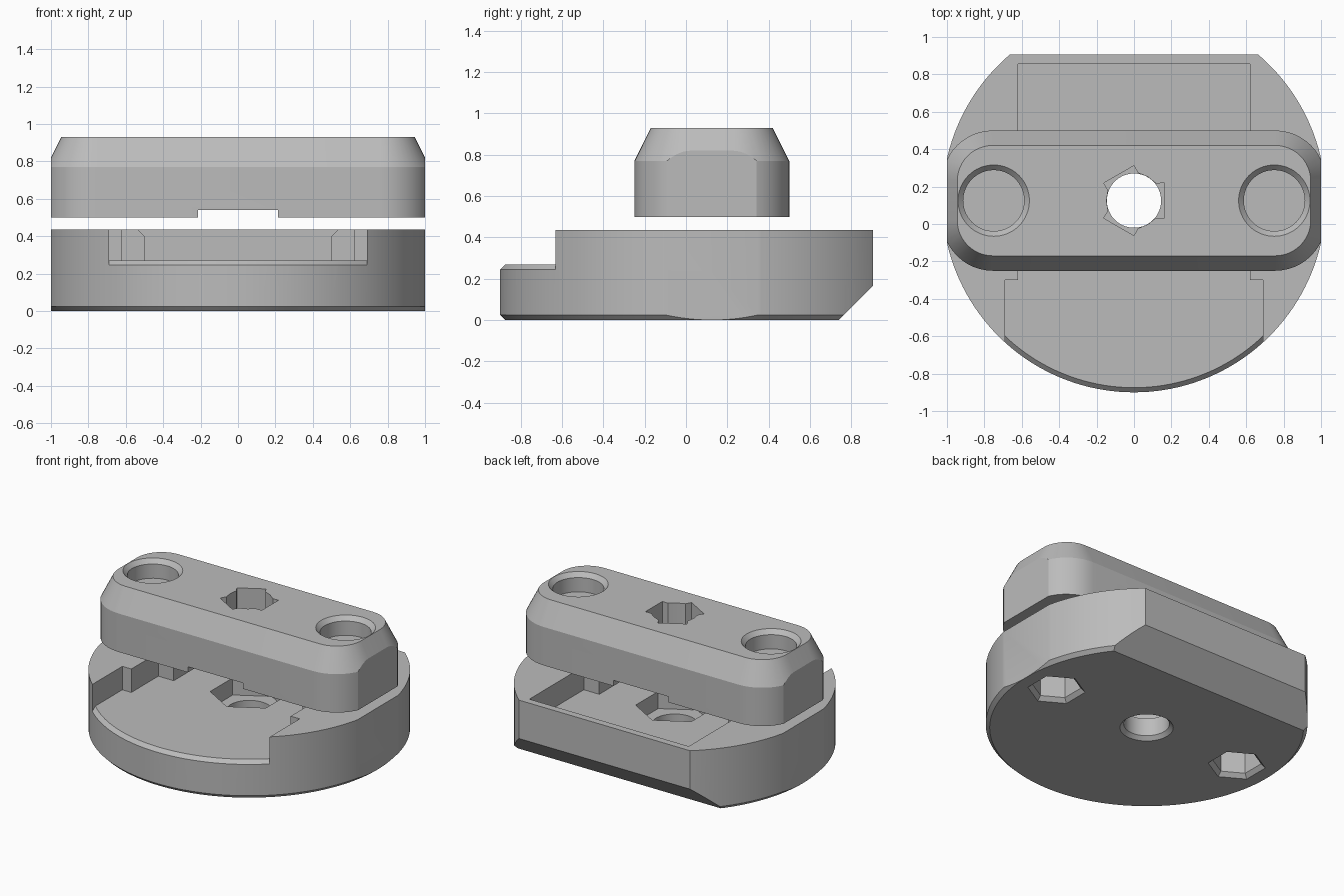
import bpy, bmesh, math

cube = bpy.data.objects.get("Cube")
if cube:
    bpy.data.objects.remove(cube, do_unlink=True)

CY = 0.125      # shared centre line of all holes
HOLE_X = 0.75   # side hole offset

grey = bpy.data.materials.new("plain grey")
grey.use_nodes = True
GREY = (0.5, 0.5, 0.5, 1)
grey.diffuse_color = GREY
grey.node_tree.nodes["Principled BSDF"].inputs["Base Color"].default_value = GREY


def loft(name, rings, along_x=False):
    """Solid through matching outlines; each ring is (outline, height)."""
    bm = bmesh.new()
    layers = []
    for outline, h in rings:
        layers.append([bm.verts.new((h, a, b) if along_x else (a, b, h)) for a, b in outline])
    n = len(layers[0])
    for low, high in zip(layers, layers[1:]):
        for i in range(n):
            j = (i + 1) % n
            bm.faces.new((low[i], low[j], high[j], high[i]))
    bm.faces.new(layers[0][::-1])
    bm.faces.new(layers[-1])
    bmesh.ops.recalc_face_normals(bm, faces=bm.faces)
    mesh = bpy.data.meshes.new(name)
    bm.to_mesh(mesh)
    bm.free()
    mesh.materials.append(grey)
    obj = bpy.data.objects.new(name, mesh)
    bpy.context.collection.objects.link(obj)
    return obj


def polar(r, a, cx=0.0):
    return (cx + r * math.cos(math.radians(a)), CY + r * math.sin(math.radians(a)))


def ngon(r, n=64, cx=0.0, start=0.0):
    return [polar(r, start + 360 * i / n, cx) for i in range(n)]


def hexagon(r, cx=0.0):
    return ngon(r, 6, cx, 30)


def rect(x0, x1, y0, y1):
    return [(x0, y0), (x1, y0), (x1, y1), (x0, y1)]


def rounded(hx, hy, r, steps=12):
    pts = []
    for k, (sx, sy) in enumerate([(1, 1), (-1, 1), (-1, -1), (1, -1)]):
        for i in range(steps + 1):
            a = math.pi / 2 * (k + i / steps)
            pts.append((sx * (hx - r) + r * math.cos(a), CY + sy * (hy - r) + r * math.sin(a)))
    return pts


def cut(target, *cutters):
    """Subtract each cutter from the target, then discard it."""
    bpy.context.view_layer.objects.active = target
    for c in cutters:
        mod = target.modifiers.new("cut", "BOOLEAN")
        mod.operation, mod.solver, mod.object = "DIFFERENCE", "EXACT", c
        bpy.ops.object.modifier_apply(modifier=mod.name)
        bpy.data.objects.remove(c, do_unlink=True)


def finish(obj):
    bpy.ops.object.select_all(action="DESELECT")
    obj.select_set(True)
    bpy.context.view_layer.objects.active = obj
    bpy.ops.object.shade_smooth_by_angle(angle=math.radians(20))


def trim_sides(target):
    for s in (-1, 1):
        cut(target, loft("side_cutter", [(rect(*sorted((s, s * 1.3)), -1.5, 1.5), -0.5),
                                         (rect(*sorted((s, s * 1.3)), -1.5, 1.5), 1.5)]))


# Round base with bottom chamfer, flat sides and a bevelled flat back
base = loft("base", [(ngon(1.0, 160), 0), (ngon(1.025, 160), 0.025), (ngon(1.025, 160), 0.435)])
trim_sides(base)
back = [(0.905, 1), (0.905, 0.165), (0.70, -0.04), (1.5, -0.04), (1.5, 1)]
cut(base, loft("back_cutter", [(back, -1.5), (back, 1.5)], along_x=True))


# Recess open to the front, narrowing around the two side bosses
def recess_outline(boss_x):
    half = [(0.69, -1.3), (0.69, -0.3), (0.62, -0.3), (0.62, 0.0),
            (boss_x, 0.0), (boss_x, 0.25), (0.62, 0.25), (0.62, 0.855)]
    return half + [(-x, y) for x, y in reversed(half)]


cut(base, loft("recess_cutter", [(recess_outline(0.5), 0.27), (recess_outline(0.5), 0.4),
                                 (recess_outline(0.55), 0.45)]))

# Chamfer on the front lip of the recess floor
lip = loft("lip_cutter", [(rect(-0.69, 0.69, -1.3, -0.5), z) for z in (0.235, 0.4)])
cut(lip, loft("lip_core", [(ngon(1.045, 160), 0.225), (ngon(1.0, 160), 0.27), (ngon(1.0, 160), 0.6)]))
cut(base, lip)

# Nut pocket, centre hole, and hexagonal pockets underneath
cut(base,
    loft("nut_cutter", [(hexagon(0.25), z) for z in (0.15, 0.5)]),
    loft("hole_cutter", [(ngon(0.19), -0.02), (ngon(0.145), 0.025), (ngon(0.145), 0.5)]),
    *[loft("hex_cutter", [(hexagon(0.20, x), -0.015), (hexagon(0.157, x), 0.028),
                          (hexagon(0.157, x), 0.25)]) for x in (-HOLE_X, HOLE_X)])
finish(base)

# Clamp bar with rounded corners and sloped top edges
bar = loft("clamp_bar", [(rounded(1.025, 0.375, 0.27), 0.5), (rounded(1.025, 0.375, 0.27), 0.77),
                         (rounded(0.945, 0.295, 0.19), 0.93)])
trim_sides(bar)

# Centre opening: hexagon with three stepped sides
star = []
for k in range(3):
    for r, a in [(0.187, -30), (0.187, 30), (0.15, 38), (0.147, 60), (0.15, 82)]:
        star.append(polar(r, a + 120 * k))

# Slot under the bar, centre opening and countersunk side holes
cut(bar,
    loft("slot_cutter", [(rect(-0.215, 0.215, -1, 1), z) for z in (0.4, 0.54)]),
    loft("star_cutter", [(star, 0.4), (star, 1.1)]),
    *[loft("sink_cutter", [(ngon(0.163, 64, x), 0.8), (ngon(0.163, 64, x), 0.9),
                           (ngon(0.2, 64, x), 0.94)]) for x in (-HOLE_X, HOLE_X)])
finish(bar)
